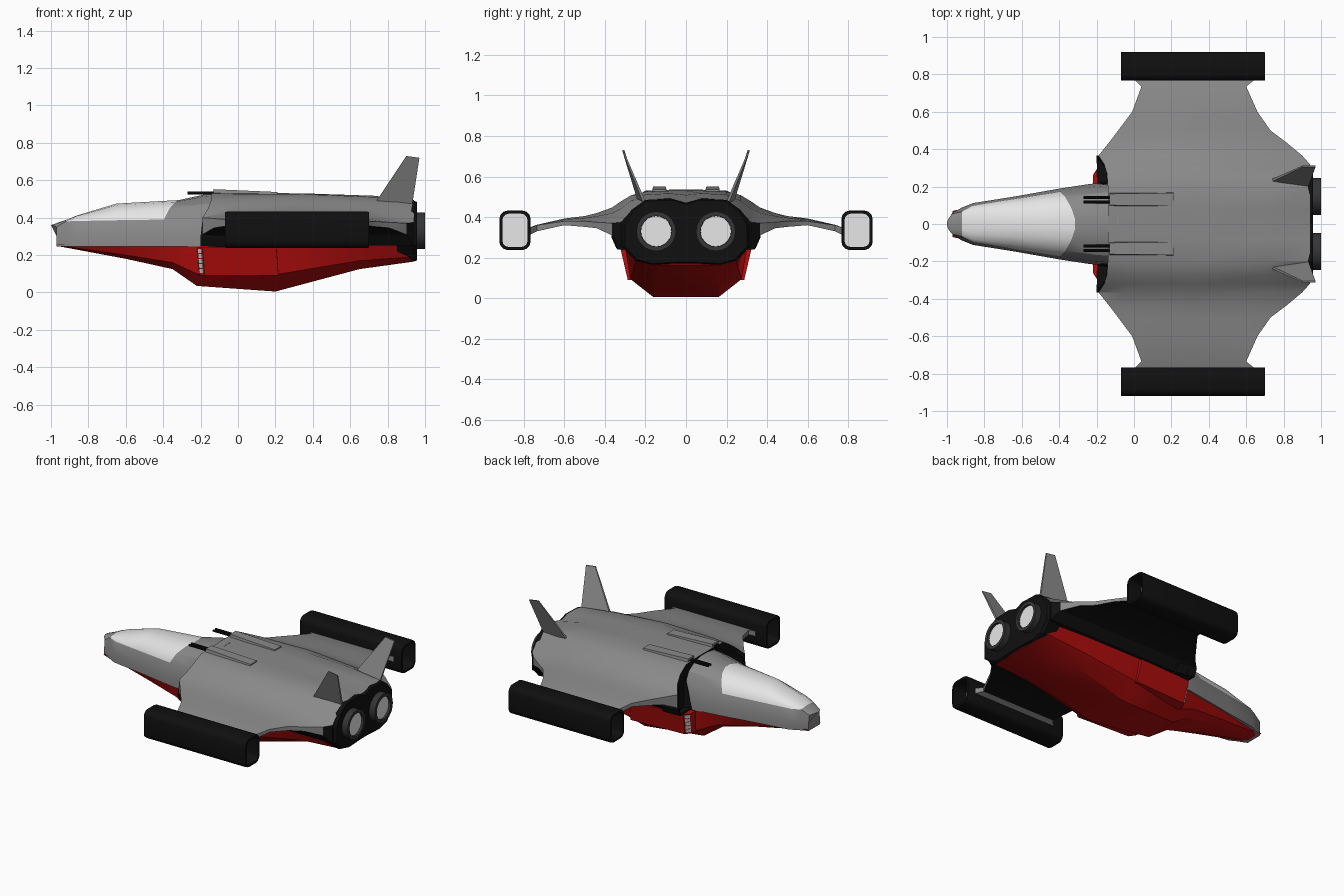
import bpy, bmesh, math
from mathutils import Vector, Matrix

if "Cube" in bpy.data.objects:
    bpy.data.objects.remove(bpy.data.objects["Cube"])


def material(name, r, g, b):
    m = bpy.data.materials.new(name)
    m.diffuse_color = (r, g, b, 1)
    m.use_nodes = True
    m.node_tree.nodes["Principled BSDF"].inputs["Base Color"].default_value = m.diffuse_color
    return m


GREY = material("hull grey", 0.25, 0.25, 0.25)
RED = material("belly red", 0.45, 0.004, 0.004)
BLACK = material("black", 0.005, 0.005, 0.005)
WHITE = material("glow white", 0.8, 0.8, 0.8)
GLASS = material("canopy light grey", 0.78, 0.78, 0.78)
DARK = material("nozzle dark grey", 0.035, 0.035, 0.035)


def finish(name, bm, mats, smooth=None):
    bmesh.ops.remove_doubles(bm, verts=bm.verts, dist=1e-5)
    bmesh.ops.recalc_face_normals(bm, faces=bm.faces)
    me = bpy.data.meshes.new(name)
    bm.to_mesh(me)
    bm.free()
    for m in mats:
        me.materials.append(m)
    ob = bpy.data.objects.new(name, me)
    bpy.context.collection.objects.link(ob)
    if smooth:
        bpy.ops.object.select_all(action='DESELECT')
        ob.select_set(True)
        bpy.context.view_layer.objects.active = ob
        bpy.ops.object.shade_smooth_by_angle(angle=math.radians(smooth))
    return ob


def loft(name, rings, mats, rule=lambda i, j, c: 0, smooth=None):
    """Skin equal-length closed rings; rule(station, edge, centre) picks the material."""
    bm = bmesh.new()
    vs = [[bm.verts.new(p) for p in r] for r in rings]
    n = len(rings[0])
    for i in range(len(rings) - 1):
        for j in range(n):
            k = (j + 1) % n
            f = bm.faces.new((vs[i][j], vs[i][k], vs[i + 1][k], vs[i + 1][j]))
            f.material_index = rule(i, j, f.calc_center_median())
    bm.faces.new(vs[0])
    bm.faces.new(vs[-1])
    return finish(name, bm, mats, smooth)


def mirror_ring(half):
    return half + [(x, -y, z) for x, y, z in reversed(half)]


# Forward fuselage with canopy: x, bottom width, shoulder width, shoulder z, top z, rake
stations = [(-0.985, .06, .055, .35, .36, -.015), (-.92, .088, .066, .38, .388, 0),
            (-.86, .112, .098, .382, .412, 0), (-.65, .145, .132, .386, .475, 0),
            (-.355, .19, .172, .39, .494, .04), (-.2, .215, .198, .40, .526, .03),
            (-.08, .22, .21, .41, .535, 0)]
rings = []
for x, wb, ws, zs, zt, rake in stations:
    h = zt - zs
    half = [(x - rake if x > -.9 else x + .015, wb, .245), (x - rake, wb, .30), (x - rake, ws, zs),
            (x - rake * .3, ws * .83, zs + h * .55), (x + rake * .5, ws * .5, zs + h * .9),
            (x + rake, ws * .15, zt)]
    rings.append(mirror_ring(half))
loft("forward_fuselage", rings, [GREY, GLASS],
     lambda i, j, c: 1 if 1 <= i <= 3 and 2 <= j <= 8 else 0, 30)

# Main body and wings: y, leading x, trailing x, front z, mid z, rear z, bottom z
spans = [(0, -.14, .94, .535, .53, .47, .25), (.08, -.14, .94, .535, .53, .493, .25),
         (.2, -.14, .94, .53, .525, .483, .25), (.27, -.145, .94, .49, .508, .43, .25),
         (.32, -.16, .94, .45, .478, .375, .25), (.365, -.19, .90, .40, .447, .37, .31),
         (.44, -.13, .81, .395, .42, .375, .345), (.5, -.085, .73, .392, .405, .38, .352),
         (.6, -.01, .66, .385, .393, .38, .36), (.735, .04, .60, .36, .362, .36, .33),
         (.775, 0, .65, .348, .348, .348, .31)]
rings = []
for s, (y, a, b, zf, zm, zr, zb) in [(-1, v) for v in reversed(spans[1:])] + [(1, v) for v in spans]:
    ts = (0, .12, .45, .8, 1)
    zs = (zf, .4 * zf + .6 * zm, zm, .65 * zm + .35 * zr, zr)
    top = [(a + (b - a) * t, s * y, z) for t, z in zip(ts, zs)]
    rings.append(top + [(a + (b - a) * t, s * y, zb) for t in reversed(ts)])


def wing_rule(i, j, c):
    if j < 4:
        return 0
    if 5 <= j <= 8:
        return 1 if abs(c.y) < .73 else 0
    return 1 if abs(c.y) < .38 else 0


loft("body_and_wings", rings, [GREY, BLACK], wing_rule, 25)

# Red belly: x and three half-section points
belly = [(-.97, .07, .256, .06, .252, .03, .249), (-.6, .147, .25, .12, .20, .07, .18),
         (-.35, .185, .25, .16, .16, .10, .125), (-.22, .213, .25, .19, .10, .12, .035),
         (.2, .30, .25, .275, .095, .16, .005), (.65, .30, .25, .25, .17, .16, .125),
         (.94, .285, .25, .25, .19, .17, .165)]
loft("red_belly", [mirror_ring([(x, a, b), (x, c, d), (x, e, f)]) for x, a, b, c, d, e, f in belly],
     [RED], smooth=25)

# Rear engine bulkhead with two lobes
lobes = [(0, .468), (.07, .49), (.2, .485), (.27, .435), (.312, .36), (.312, .25), (.25, .185),
         (.17, .165), (.04, .172)]
loft("engine_bulkhead", [mirror_ring([(x, y * s, .33 + (z - .33) * s) for y, z in lobes])
                         for x, s in ((.85, .97), (.94, 1), (.957, .96))], [BLACK])


def tube(name, x0, x1, y, z, r, mats, sides, rim=0, depth=0):
    """Cylinder along x; a rim cuts a recessed glowing disc into the rear end."""
    bm = bmesh.new()
    rot = Matrix.Translation(((x0 + x1) / 2, y, z)) @ Matrix.Rotation(math.pi / 2, 4, 'Y')
    bmesh.ops.create_cone(bm, cap_ends=True, segments=sides, radius1=r, radius2=r,
                          depth=x1 - x0, matrix=rot)
    if rim:
        end = [max(bm.faces, key=lambda f: f.calc_center_median().x)]
        bmesh.ops.inset_region(bm, faces=end, thickness=rim)
        bmesh.ops.inset_region(bm, faces=end, thickness=.001, depth=-depth)
        end[0].material_index = 1
    finish(name, bm, mats, 35)


def rounded_rect(x, y, z, hy, hz, r):
    pts = []
    for k, (sy, sz) in enumerate(((1, 1), (-1, 1), (-1, -1), (1, -1))):
        for q in range(4):
            t = math.pi / 2 * (k + q / 3)
            pts.append((x, y + sy * (hy - r) + r * math.cos(t), z + sz * (hz - r) + r * math.sin(t)))
    return pts


for s, side in ((-1, "right"), (1, "left")):
    # Wing-tip pod: black shell, with recessed white plates at both ends
    shell = [rounded_rect(x, s * .843, .335, .077 - d, .097 - d, .04 - d * .6)
             for x, d in ((.03, .015), (-.07, .015), (-.07, .002), (-.06, 0),
                          (.69, 0), (.70, .002), (.70, .015), (.60, .015))]
    pod = loft(side + "_wing_pod", shell, [BLACK, WHITE], smooth=35)
    for f in pod.data.polygons:
        if len(f.vertices) > 4:
            f.material_index = 1

    # Engine nozzle
    tube(side + "_nozzle", .93, 1.0, s * .147, .33, .098, [DARK, WHITE], 20, .022, .015)

    # Tail fin leaning outwards
    base = [(.72, .225, .46), (.93, .20, .46), (.97, .308, .72), (.90, .308, .73)]
    loft(side + "_tail_fin", [[(x, s * (y + o * (1.6 - z * 1.6)), z) for x, y, z in base]
                              for o in (-.009, .009)], [GREY])

    # Gun housing and twin barrels
    loft(side + "_gun_housing", [[(x, s * (.131 + w), .50), (x, s * (.131 + w * .8), z),
                                  (x, s * (.131 - w * .8), z), (x, s * (.131 - w), .50)]
                                 for x, w, z in ((-.13, .038, .552), (.21, .043, .537))], [GREY])
    for k, y in enumerate((.118, .142)):
        tube(f"{side}_gun_barrel_{k}", -.27, -.12, s * y, .533, .008, [BLACK], 8)

    # Air intake with a hollow mouth
    mouth = [(-.195, .212, .25), (-.2, .345, .25), (-.2, .367, .30), (-.19, .36, .385),
             (-.15, .30, .45), (-.14, .212, .47)]
    bm = bmesh.new()
    f = bm.faces.new([bm.verts.new((x, s * y, z)) for x, y, z in mouth])
    back = bmesh.ops.extrude_face_region(bm, geom=[f])
    bmesh.ops.translate(bm, vec=(.14, -s * .01, -.01),
                        verts=[v for v in back['geom'] if isinstance(v, bmesh.types.BMVert)])
    bmesh.ops.recalc_face_normals(bm, faces=bm.faces)
    front = [min(bm.faces, key=lambda q: q.calc_center_median().x)]
    bmesh.ops.inset_region(bm, faces=front, thickness=.012)
    bmesh.ops.inset_region(bm, faces=front, thickness=.002, depth=-.06)
    finish(side + "_air_intake", bm, [BLACK])

    # Red side box with a chamfered front corner, tapering downwards
    plan = [(-.222, .15), (-.218, .262), (-.19, .302), (.205, .322), (.212, .15)]
    loft(side + "_belly_box", [[(x + dx, s * (y - d), z) for x, y in plan]
                               for z, d, dx in ((.24, 0, 0), (.09, .035, .012))], [RED])

    # Column of lamps on the chamfer
    for k in range(5):
        quad = []
        for u, v in ((.15, 0), (.85, 0), (.85, .8), (.15, .8)):
            t = (k + .3 + v) / 5.6
            p = Vector((-.218 + .028 * u + .012 * t, .262 + .04 * u - .035 * t, .24 - .15 * t))
            quad.append(p)
        out = Vector((-.82, .57, 0)) * .004
        loft(f"{side}_lamp_{k}", [[(p.x, s * p.y, p.z) for p in quad],
                                  [((p + out).x, s * (p + out).y, p.z) for p in quad]], [GLASS])
